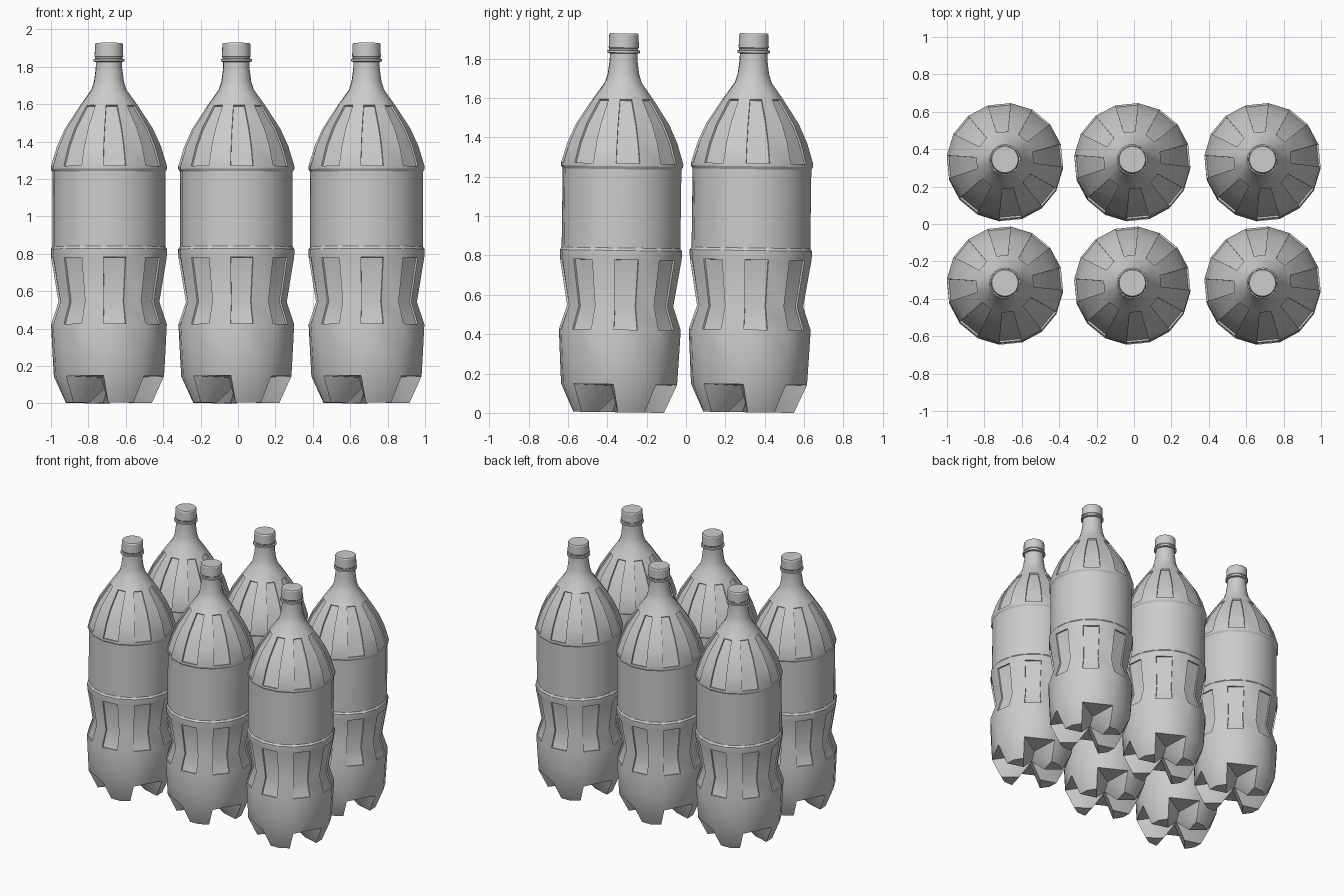
import bpy, bmesh
from math import sin, cos, radians

if "Cube" in bpy.data.objects:
    bpy.data.objects.remove(bpy.data.objects["Cube"])

N = 16
PHASE = -5.6
STEP = 360 / N


def point(deg, r, z):
    # angle measured from the front (-y) towards +x
    a = radians(deg)
    return (r * sin(a), -r * cos(a), z)


def lathe(bm, profile, n=N, phase=PHASE):
    """Rings from top to bottom; returns rings and bands of faces."""
    rings = [[bm.verts.new(point(phase + 360 / n * k, r, z)) for k in range(n)]
             for r, z in profile]
    bands = []
    for up, lo in zip(rings, rings[1:]):
        bands.append([bm.faces.new((up[k], lo[k], lo[(k + 1) % n], up[(k + 1) % n]))
                      for k in range(n)])
    return rings, bands


def finish(bm, name, angle=30):
    bmesh.ops.recalc_face_normals(bm, faces=bm.faces[:])
    me = bpy.data.meshes.new(name)
    bm.to_mesh(me)
    bm.free()
    ob = bpy.data.objects.new(name, me)
    bpy.context.collection.objects.link(ob)
    bpy.ops.object.select_all(action='DESELECT')
    ob.select_set(True)
    bpy.context.view_layer.objects.active = ob
    bpy.ops.object.shade_smooth_by_angle(angle=radians(angle))
    return ob


def make_body():
    bm = bmesh.new()
    profile = [(0.070, 1.835), (0.071, 1.79), (0.080, 1.72), (0.094, 1.675),
               (0.155, 1.59), (0.237, 1.465), (0.280, 1.37), (0.312, 1.265),
               (0.312, 1.25), (0.303, 1.235), (0.303, 0.835), (0.312, 0.822),
               (0.312, 0.80), (0.310, 0.775), (0.271, 0.54), (0.311, 0.42),
               (0.303, 0.265)]
    rings, bands = lathe(bm, profile)
    bm.faces.new(rings[0])

    # petal base: four feet, with a notch between each pair
    A = rings[-1]
    B = [bm.verts.new(point(PHASE + STEP * k, 0.296, 0.142)) if k % 4 != 3 else None
         for k in range(N)]
    V = [bm.verts.new(point(PHASE + STEP * (4 * f + 3), 0.09, 0.135)) for f in range(4)]
    centre = bm.verts.new((0, 0, 0.10))
    for f in range(4):
        k = 4 * f
        a = [A[(k + i) % N] for i in range(5)]
        b = [B[(k + i) % N] for i in range(5)]
        mid = PHASE + STEP * (k + 1)
        F = [bm.verts.new(point(mid + d, r, 0)) for d, r in
             ((-18, 0.230), (0, 0.238), (18, 0.230))]
        inner = bm.verts.new(point(mid, 0.11, 0))
        v0, v1 = V[f - 1], V[f]
        for face in ((a[0], b[0], b[1], a[1]), (a[1], b[1], b[2], a[2]),
                     (a[2], b[2], a[3]), (a[3], b[4], a[4]),
                     (a[3], b[2], b[4]), (b[2], v1, b[4]),
                     (b[0], F[0], F[1], b[1]), (b[1], F[1], F[2], b[2]),
                     (F[0], inner, F[2], F[1]),
                     (b[0], v0, F[0]), (F[0], v0, inner),
                     (b[2], F[2], v1), (F[2], inner, v1),
                     (v0, centre, inner), (inner, centre, v1)):
            bm.faces.new(face)
    bmesh.ops.recalc_face_normals(bm, faces=bm.faces[:])

    # recessed flutes on the shoulder and grip panels at the waist
    for rows in ((4, 5, 6), (13, 14)):
        panels = [bands[i][k] for i in rows for k in range(0, N, 2)]
        bmesh.ops.inset_region(bm, faces=panels, thickness=0.002, depth=-0.010,
                               use_boundary=True, use_even_offset=True)
    return finish(bm, "bottle_body")


def make_cap():
    bm = bmesh.new()
    rings, _ = lathe(bm, [(0.070, 1.925), (0.075, 1.918), (0.077, 1.852),
                          (0.074, 1.848), (0.074, 1.840), (0.083, 1.838),
                          (0.083, 1.826), (0.068, 1.822)], 24)
    bm.faces.new(rings[0])
    bm.faces.new(rings[-1])
    return finish(bm, "bottle_cap")


# two rows of three bottles, each leaning very slightly backwards
masters = [make_body(), make_cap()]
first = True
for y in (-0.342, 0.318):
    for x in (-0.69, -0.009, 0.687):
        for m in masters:
            ob = m if first else m.copy()
            if not first:
                bpy.context.collection.objects.link(ob)
            ob.location = (x, y, 0.003)
            ob.rotation_euler = (radians(-0.8), 0, 0)
        first = False
